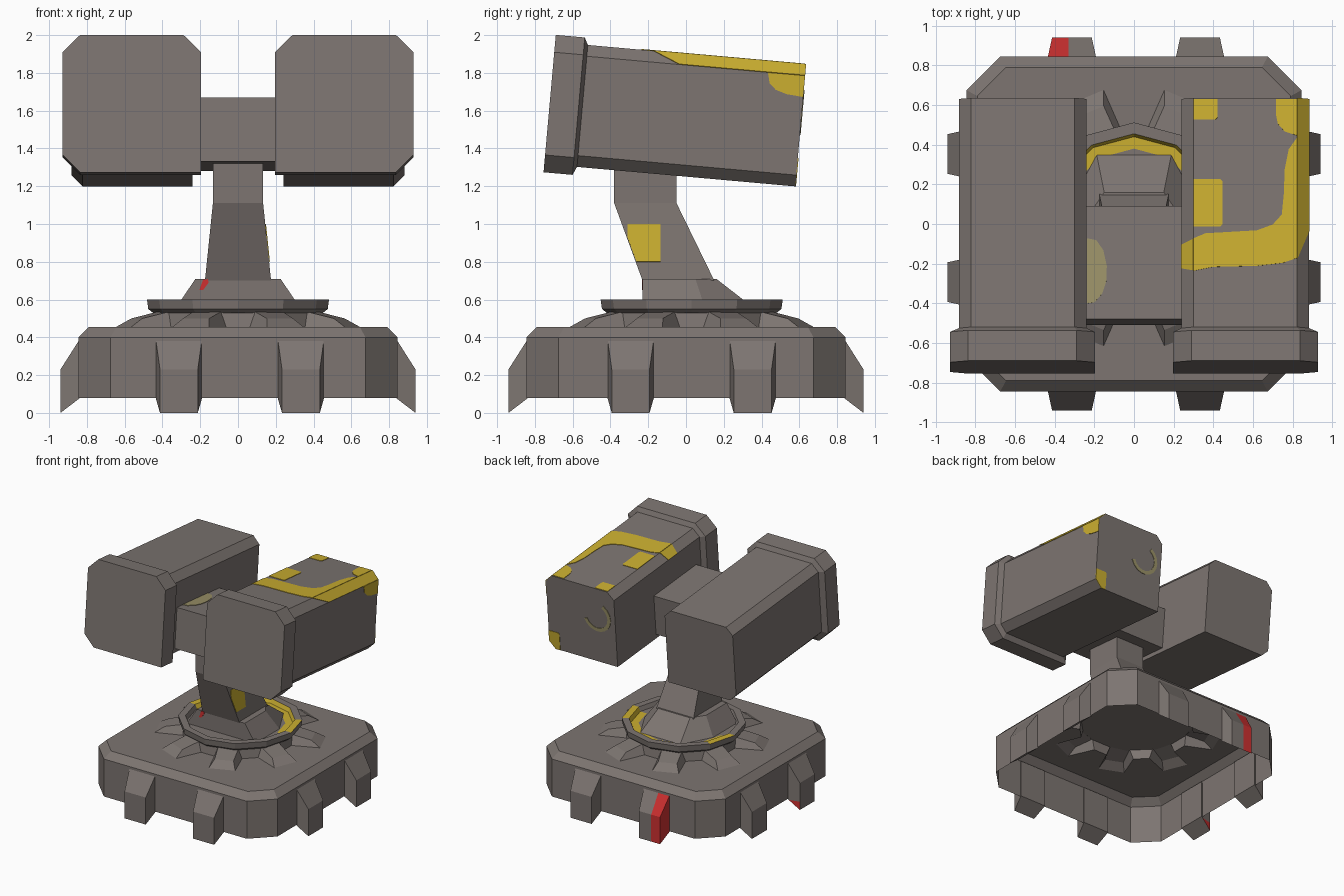
import bpy, bmesh, math
from mathutils import Vector

if "Cube" in bpy.data.objects:
    bpy.data.objects.remove(bpy.data.objects["Cube"])

def material(name, rgb):
    m = bpy.data.materials.new(name)
    m.diffuse_color = (*rgb, 1)
    m.use_nodes = True
    m.node_tree.nodes["Principled BSDF"].inputs["Base Color"].default_value = m.diffuse_color
    return m

MATS = [material("taupe_grey", (0.205, 0.178, 0.165)), material("worn_yellow", (0.60, 0.43, 0.03)),
        material("signal_red", (0.62, 0.03, 0.03)), material("faded_yellow", (0.33, 0.29, 0.14))]
GREY, YELLOW, RED, FADED = range(4)

def finish(name, bm, rule):
    bmesh.ops.recalc_face_normals(bm, faces=bm.faces[:])
    for f in bm.faces:
        f.material_index = rule(f.calc_center_median(), f.normal) if callable(rule) else rule
    me = bpy.data.meshes.new(name)
    bm.to_mesh(me)
    bm.free()
    for m in MATS:
        me.materials.append(m)
    ob = bpy.data.objects.new(name, me)
    bpy.context.collection.objects.link(ob)
    return ob

def skin(bm, loops):
    rings = [[bm.verts.new(p) for p in lp] for lp in loops]
    n = len(rings[0])
    for a, b in zip(rings, rings[1:]):
        for i in range(n):
            j = (i + 1) % n
            bm.faces.new((a[i], a[j], b[j], b[i]))
    return rings

def loft(name, loops, rule=GREY, cuts=()):
    """Closed solid through a series of matching loops."""
    bm = bmesh.new()
    rings = skin(bm, loops)
    bm.faces.new(rings[0])
    bm.faces.new(rings[-1])
    for co, no in cuts:
        bmesh.ops.bisect_plane(bm, geom=bm.verts[:] + bm.edges[:] + bm.faces[:], plane_co=co, plane_no=no)
    return finish(name, bm, rule)

def plate(name, pts, normal, mat):
    """Thin paint patch lying on a surface."""
    n = Vector(normal).normalized()
    loft(name, [[Vector(p) - n * .003 for p in pts], [Vector(p) + n * .004 for p in pts]], mat)

def rect(x0, x1, y0, y1, z):
    return [(x0, y0, z), (x1, y0, z), (x1, y1, z), (x0, y1, z)]

# --- base: hollow chamfered shell with eight hollow fins rising from its top ---
def octagon(r, k, z):
    return [(x, y, z) for x, y in ((r, -k), (r, k), (k, r), (-k, r), (-r, k), (-r, -k), (-k, -r), (k, -r))]

CY = 0.03  # turntable axis
bm = bmesh.new()
rings = skin(bm, [octagon(.845, .675, .08), octagon(.845, .675, .40), octagon(.79, .645, .455)])
fins = []
for k in range(8):
    a = math.radians(22.5 + 45 * k)
    def pt(r, w, z):
        return bm.verts.new((r * math.cos(a) - w * math.sin(a), CY + r * math.sin(a) + w * math.cos(a), z))
    pair = lambda r, w, z: (pt(r, -w, z), pt(r, w, z))
    fins.append((pair(.43, .11, .455), pair(.655, .105, .455), pair(.58, .075, .50), pair(.43, .08, .535)))
star = []
for k, (inner, outer, mid, top) in enumerate(fins):
    bm.faces.new((top[0], mid[0], mid[1], top[1]))
    bm.faces.new((mid[0], outer[0], outer[1], mid[1]))
    bm.faces.new((inner[0], outer[0], mid[0], top[0]))
    bm.faces.new((inner[1], top[1], mid[1], outer[1]))
    nxt = fins[(k + 1) % 8]
    bm.faces.new((inner[1], nxt[0][0], nxt[3][0], top[1]))
    star += [inner[0], outer[0], outer[1], inner[1]]
edges = []
for loop in (rings[-1], star):
    for i, v in enumerate(loop):
        w = loop[(i + 1) % len(loop)]
        edges.append(bm.edges.get((v, w)) or bm.edges.new((v, w)))
bmesh.ops.triangle_fill(bm, use_beauty=True, use_dissolve=False, edges=edges)
finish("base_shell", bm, GREY)

# --- feet: two on each side, tapering outward ---
def foot(name, direction, c, rule=GREY, cuts=()):
    def place(out, w, z):
        return {"back": (c + w, out, z), "front": (c + w, -out, z),
                "right": (out, c + w, z), "left": (-out, c + w, z)}[direction]
    wall = [place(.835, w, z) for w, z in ((-.123, .08), (.123, .08), (.123, .395), (-.123, .395))]
    tip = [place(.94, w, z) for w, z in ((-.1, 0), (.1, 0), (.1, .23), (-.1, .23))]
    loft(name, [wall, tip], rule, cuts)

for d in ("front", "right"):
    off = .01 if d == "front" else .03
    for s in (-1, 1):
        foot(f"foot_{d}_{'a' if s < 0 else 'b'}", d, s * .323 + off)
foot("foot_back_right", "back", .333)
foot("foot_back_left_red", "back", -.313, lambda c, n: RED if c.x < -.33 else GREY,
     [((-.33, 0, 0), (1, 0, 0))])
foot("foot_left_back", "left", .353)
foot("foot_left_front_red", "left", -.293, lambda c, n: RED if c.z < .07 and n.y > .5 else GREY,
     [((0, 0, .07), (0, 0, 1))])

# --- turntable ring, twelve sides, recessed inside ---
def circle(r, z):
    return [(r * math.sin(i * math.pi / 6), CY + r * math.cos(i * math.pi / 6), z) for i in range(12)]

def ring_paint(c, n):
    r, ang = math.hypot(c.x, c.y - CY), math.degrees(math.atan2(c.y - CY, c.x))
    if n.z > .9 and c.z > .595:
        return YELLOW if 0 < ang < 30 or 150 < ang < 180 else GREY
    return YELLOW if .32 < r < .43 and .55 < c.z < .595 and c.y > .1 else GREY

loft("turntable", [circle(.45, .53), circle(.475, .55), circle(.482, .60), circle(.425, .60),
                   circle(.41, .565), circle(.35, .565)], ring_paint)

# --- neck foot and bent neck ---
loft("neck_foot", [
    [(-.33, -.23, .555), (.33, -.23, .555), (.33, .10, .555), (.19, .36, .555), (-.19, .36, .555), (-.33, .10, .555)],
    [(-.225, -.23, .71), (.225, -.23, .71), (.225, .05, .71), (.15, .16, .71), (-.15, .16, .71), (-.225, .05, .71)]])
loft("neck", [rect(-.175, .175, -.23, .15, .70), rect(-.133, .133, -.38, -.05, 1.11),
              rect(-.133, .133, -.38, -.05, 1.36)])
neck_x = lambda z: .175 - (z - .70) * .042 / .41
plate("neck_patch", [(neck_x(z), y, z) for y, z in ((-.31, 1.0), (-.135, 1.0), (-.135, .80), (-.262, .80), (-.31, .93))],
      (1, 0, .1), YELLOW)
plate("red_tick", [(-.205, -.23, .65), (-.185, -.23, .65), (-.155, -.23, .69), (-.16, -.23, .708), (-.185, -.23, .705)],
      (0, -1, 0), RED)

# --- tilted frame shared by the pods and crossbar: x, distance back, height ---
TILT = math.radians(5.1)
U = Vector((0, math.cos(TILT), -math.sin(TILT)))
V = Vector((0, math.sin(TILT), math.cos(TILT)))

def P(x, s, h):
    return Vector((x, -.585, 1.303)) + U * s + V * h

loft("crossbar", [[P(x, s, h) for x, h in ((-.28, .035), (.28, .035), (.28, .375), (-.28, .375))] for s in (.072, .645)])

# --- pods: three chamfered corners, inner bottom corner square ---
def section(side, s, x0, x1, h0, h1, c):
    prof = ((x0, h0), (x1 - c, h0), (x1, h0 + c), (x1, h1 - c), (x1 - c, h1), (x0 + c, h1), (x0, h1 - c))
    return [P(side * x, s, h) for x, h in prof]

H, L = .648, 1.168
for side, label in ((1, "right"), (-1, "left")):
    body = (.24, .882, 0, H, .06)
    cap = (.197, .928, -.044, .686, .092)
    loft(f"pod_body_{label}", [section(side, s, *body) for s in (-.02, L)])
    loft(f"pod_cap_{label}", [section(side, -.166, *cap), section(side, -.012, *cap), section(side, .008, *body)])

# --- worn paint on the right pod ---
def on_top(name, xy, mat, h=H):
    plate(name, [P(x, y + .585 - h * .089, h) for x, y in xy], V, mat)

on_top("stripe_top", [(.30, -.07), (.36, -.045), (.62, -.03), (.70, 0), (.745, .05), (.755, .15), (.76, .28), (.78, .38),
                      (.822, .44), (.822, -.17), (.75, -.195), (.62, -.21), (.40, -.215), (.30, -.235)], YELLOW)
on_top("corner_top", [(.715, .635), (.822, .635), (.822, .45), (.76, .47), (.725, .51), (.715, .56)], YELLOW)
on_top("square_back", [(.30, .635), (.42, .635), (.42, .54), (.41, .53), (.30, .53)], YELLOW)
on_top("square_middle", [(.30, .23), (.435, .23), (.445, .22), (.445, 0), (.435, -.01), (.30, -.01)], YELLOW)
on_top("crossbar_scuff", [(-.238, -.07), (-.19, -.08), (-.155, -.13), (-.137, -.21), (-.14, -.29), (-.16, -.35),
                          (-.20, -.395), (-.238, -.40)], FADED, .375)
plate("stripe_outer_chamfer", [P(.822 + .06 * t, s, H - .06 * t) for t, s in ((0, .355), (1, .50), (1, L), (0, L))],
      V + Vector((1, 0, 0)), YELLOW)
plate("stripe_inner_chamfer", [P(.24 + .06 * t, s, H - .06 + .06 * t) for t, s in ((0, .31), (1, .295), (1, .455), (0, .43))],
      V - Vector((1, 0, 0)), YELLOW)
plate("corner_side", [P(.882, s, h) for s, h in ((.97, .588), (.985, .53), (1.02, .50), (1.08, .482), (L, .475), (L, .588))],
      (1, 0, 0), YELLOW)
plate("corner_back", [P(x, L, h) for x, h in ((.78, 0), (.822, 0), (.882, .06), (.882, .15), (.79, .15), (.78, .14))],
      U, YELLOW)

# faded scuff arc on the back of the right pod
def arc(r):
    return [P(.41 + r * math.cos(t), L, .40 + r * math.sin(t)) for t in (math.radians(120 + 20 * i) for i in range(12))]
plate("back_scuff", arc(.13) + arc(.10)[::-1], U, FADED)
